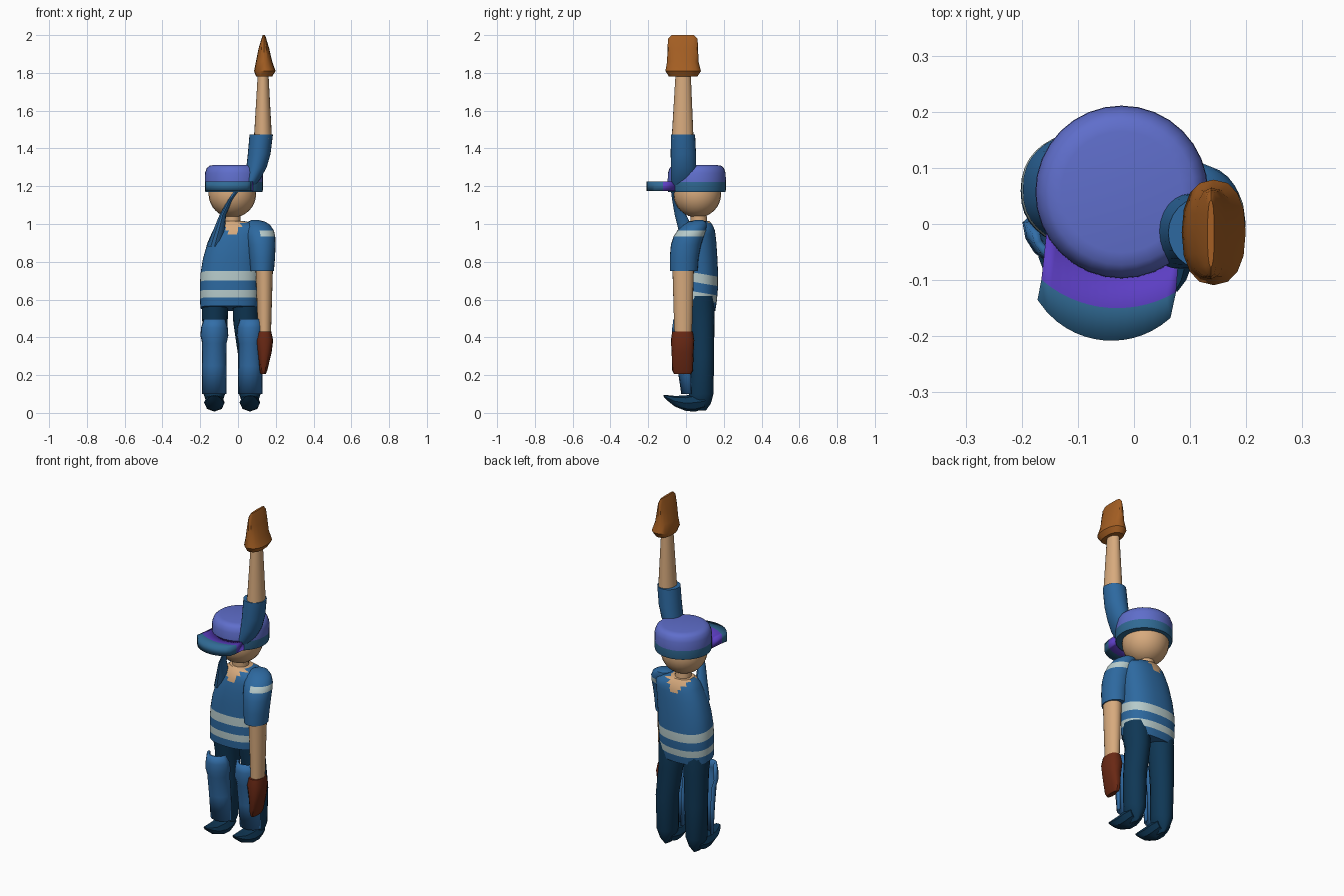
import bpy, bmesh, math
from mathutils import Vector

PALETTE = {  # sRGB values
    "shirt blue": (45, 105, 160), "navy": (15, 55, 85), "pale stripe": (182, 202, 202),
    "skin": (215, 170, 125), "tan leather": (165, 95, 35), "red leather": (105, 40, 20),
    "cap violet blue": (95, 110, 203), "brim purple": (92, 62, 195),
    "brim blue": (48, 106, 148), "pad blue": (50, 110, 168)}


def linear(c):
    c /= 255
    return c / 12.92 if c < 0.04 else ((c + 0.055) / 1.055) ** 2.4


MATS = {}
for key, rgb in PALETTE.items():
    MATS[key] = bpy.data.materials.new(key)
    MATS[key].diffuse_color = [linear(c) for c in rgb] + [1]


def finish(name, bm, mats, rule=None, closed=True):
    """Turn a bmesh into an object; rule(face centre) gives the material slot."""
    if closed:
        bmesh.ops.recalc_face_normals(bm, faces=bm.faces)
    if rule:
        for f in bm.faces:
            f.material_index = rule(f.calc_center_median())
    me = bpy.data.meshes.new(name)
    bm.to_mesh(me)
    bm.free()
    for m in mats:
        me.materials.append(MATS[m])
    ob = bpy.data.objects.new(name, me)
    bpy.context.collection.objects.link(ob)
    return ob


def loft(name, rings, mats, seg=20, power=1.0, rule=None, along_y=False):
    """Skin elliptical rings (height, cx, cy, rx, ry) stacked along z or y."""
    bm = bmesh.new()
    loops = []
    for h, cx, cy, rx, ry in rings:
        loop = []
        for i in range(seg):
            a = 2 * math.pi * i / seg
            c, s = math.cos(a), math.sin(a)
            u = cx + rx * math.copysign(abs(c) ** power, c)
            v = cy + ry * math.copysign(abs(s) ** power, s)
            loop.append(bm.verts.new((u, h, v) if along_y else (u, v, h)))
        loops.append(loop)
    for a, b in zip(loops, loops[1:]):
        for i in range(seg):
            j = (i + 1) % seg
            bm.faces.new((a[i], a[j], b[j], b[i]))
    bm.faces.new(loops[0])
    bm.faces.new(loops[-1])
    return finish(name, bm, mats, rule)


def sheet(name, rows, mats, thickness, rule=None):
    """Thick plate through a grid of points."""
    bm = bmesh.new()
    grid = [[bm.verts.new(p) for p in row] for row in rows]
    for a, b in zip(grid, grid[1:]):
        for i in range(len(a) - 1):
            bm.faces.new((a[i], a[i + 1], b[i + 1], b[i]))
    ob = finish(name, bm, mats, rule, closed=False)
    mod = ob.modifiers.new("thickness", "SOLIDIFY")
    mod.thickness, mod.offset = thickness, 0
    return ob


# Shirt with two stripes and a V neck showing skin
def shirt_rule(c):
    if 0.61 < c.z < 0.65 or 0.70 < c.z < 0.75:
        return 1
    if c.z > 1.012 or (c.z > 0.95 and abs(c.x + 0.03) < 0.06 * (c.z - 0.935) / 0.07):
        return 2
    return 0


shirt = loft("shirt", [
    (0.565, -0.047, 0.055, 0.152, 0.100), (0.61, -0.046, 0.057, 0.155, 0.105),
    (0.65, -0.046, 0.059, 0.156, 0.107), (0.70, -0.045, 0.061, 0.156, 0.109),
    (0.75, -0.042, 0.062, 0.156, 0.108), (0.82, -0.034, 0.062, 0.152, 0.105),
    (0.90, -0.018, 0.062, 0.144, 0.099), (0.945, -0.006, 0.064, 0.136, 0.092),
    (0.965, 0.000, 0.065, 0.132, 0.088), (0.985, 0.000, 0.066, 0.122, 0.080),
    (1.005, -0.012, 0.068, 0.092, 0.066), (1.015, -0.027, 0.07, 0.063, 0.055)],
    ["shirt blue", "pale stripe", "skin"], 40, 0.85, shirt_rule)
for v in shirt.data.vertices:  # hem and stripes dip towards the back
    v.co.z -= 0.17 * max(v.co.y, 0) * min(1, max(0, (0.9 - v.co.z) / 0.15))

# Neck and head
loft("neck", [(0.97, -0.03, 0.07, 0.045, 0.045), (1.08, -0.03, 0.065, 0.042, 0.042)], ["skin"])
bm = bmesh.new()
bmesh.ops.create_uvsphere(bm, u_segments=24, v_segments=16, radius=0.126)
bmesh.ops.translate(bm, verts=bm.verts, vec=(-0.03, 0.06, 1.16))
finish("head", bm, ["skin"])

# Cap: crown with a blue lower band, and a two-colour brim
loft("cap_crown", [(z, -0.022, 0.057, r, r) for z, r in (
    (1.17, 0.151), (1.18, 0.154), (1.222, 0.154), (1.27, 0.153),
    (1.295, 0.144), (1.308, 0.130), (1.312, 0.108))],
    ["cap violet blue", "brim blue"], 32, rule=lambda c: 1 if c.z < 1.222 else 0)


def arc_row(x0, x1, cx, cy, r, z, n=14):
    xs = [x0 + (x1 - x0) * i / n for i in range(n + 1)]
    return [(x, cy - math.sqrt(r * r - (x - cx) ** 2), z) for x in xs]


brim_rows = [arc_row(-0.155, 0.08, -0.02, 0.055, 0.148, 1.2),
             arc_row(-0.165, 0.075, -0.03, 0.055, 0.205, 1.2),
             arc_row(-0.172, 0.065, -0.04, -0.052, 0.156, 1.2)]
brim = sheet("cap_brim", brim_rows, ["brim purple", "brim blue"], 0.05)
for i, f in enumerate(brim.data.polygons):
    f.material_index = 0 if i < 14 else 1

# Lowered arm: striped sleeve, forearm, glove
loft("lowered_sleeve", [
    (0.75, 0.128, -0.012, 0.062, 0.073), (0.82, 0.128, -0.010, 0.068, 0.076),
    (0.89, 0.125, 0.000, 0.074, 0.080), (0.935, 0.120, 0.015, 0.077, 0.080),
    (0.965, 0.114, 0.030, 0.076, 0.076), (0.995, 0.106, 0.048, 0.064, 0.062),
    (1.012, 0.098, 0.060, 0.046, 0.046), (1.02, 0.092, 0.068, 0.022, 0.022)],
    ["shirt blue", "pale stripe"], 24,
    rule=lambda c: 1 if 0.935 < c.z < 0.965 and c.x > 0.115 else 0)
loft("lowered_forearm", [(0.40, 0.140, -0.015, 0.034, 0.046),
                         (0.77, 0.139, -0.015, 0.046, 0.057)], ["skin"])
loft("lowered_glove", [
    (0.205, 0.133, -0.018, 0.014, 0.045), (0.225, 0.135, -0.018, 0.020, 0.055),
    (0.32, 0.141, -0.018, 0.037, 0.058), (0.385, 0.140, -0.018, 0.046, 0.062),
    (0.43, 0.140, -0.018, 0.036, 0.055)], ["red leather"], 16, 0.8)

# Raised arm: curved sleeve, forearm, glove
loft("raised_sleeve", [
    (1.19, 0.050, -0.020, 0.030, 0.050), (1.24, 0.077, -0.016, 0.042, 0.064),
    (1.30, 0.098, -0.013, 0.054, 0.067), (1.37, 0.112, -0.014, 0.060, 0.067),
    (1.475, 0.123, -0.016, 0.062, 0.064)], ["shirt blue"], 24)
loft("raised_forearm", [(1.45, 0.132, -0.018, 0.048, 0.058),
                        (1.80, 0.133, -0.015, 0.028, 0.040)], ["skin"])
loft("raised_glove", [
    (1.78, 0.138, -0.015, 0.042, 0.075), (1.81, 0.142, -0.015, 0.057, 0.094),
    (1.86, 0.138, -0.017, 0.043, 0.083), (1.93, 0.137, -0.017, 0.028, 0.081),
    (1.98, 0.137, -0.017, 0.013, 0.078), (2.0, 0.137, -0.017, 0.006, 0.060)],
    ["tan leather"], 16, 0.85)

# Stretched cloth from the far shoulder up to the raised sleeve
loft("stretched_shoulder", [
    (0.88, -0.125, 0.030, 0.040, 0.050), (0.97, -0.100, 0.000, 0.030, 0.040),
    (1.05, -0.080, -0.030, 0.017, 0.030), (1.13, -0.040, -0.052, 0.012, 0.022),
    (1.18, -0.005, -0.060, 0.012, 0.020), (1.22, 0.055, -0.040, 0.030, 0.030)],
    ["shirt blue"], 12)

# Legs, upturned shoes and curved shin pads
for side, top_x, foot_x in (("left", -0.122, -0.125), ("right", 0.042, 0.063)):
    loft(side + "_leg", [
        (0.012, foot_x, 0.060, 0.012, 0.045), (0.05, foot_x, 0.072, 0.040, 0.060),
        (0.10, foot_x, 0.080, 0.057, 0.065), (0.30, foot_x, 0.083, 0.062, 0.066),
        (0.48, top_x, 0.078, 0.067, 0.072), (0.555, top_x, 0.070, 0.070, 0.080),
        (0.62, top_x, 0.065, 0.070, 0.080)], ["navy"], 16)
    loft(side + "_shoe", [
        (0.10, foot_x, 0.062, 0.045, 0.040), (0.05, foot_x, 0.055, 0.055, 0.048),
        (0.0, foot_x, 0.051, 0.052, 0.041), (-0.06, foot_x, 0.062, 0.045, 0.028),
        (-0.10, foot_x, 0.080, 0.030, 0.014), (-0.12, foot_x, 0.091, 0.015, 0.003)],
        ["navy"], 8, along_y=True)
    pad_x = foot_x if side == "left" else 0.066
    rows = []
    for z, half, front, back in ((0.10, 0.058, -0.018, 0.028), (0.25, 0.058, -0.040, 0.024),
                                 (0.37, 0.058, -0.058, 0.012), (0.41, 0.067, -0.068, 0.004),
                                 (0.45, 0.064, -0.066, 0.004), (0.495, 0.050, -0.060, -0.015)):
        angles = [math.pi * (i / 8 - 0.5) for i in range(9)]
        rows.append([(pad_x + half * math.sin(a), back + (front - back) * math.cos(a), z)
                     for a in angles])
    sheet(side + "_shin_pad", rows, ["pad blue"], 0.014)

# Smooth shading with crisp edges
bpy.ops.object.select_all(action="SELECT")
bpy.context.view_layer.objects.active = shirt
bpy.ops.object.shade_smooth_by_angle(angle=math.radians(35))
